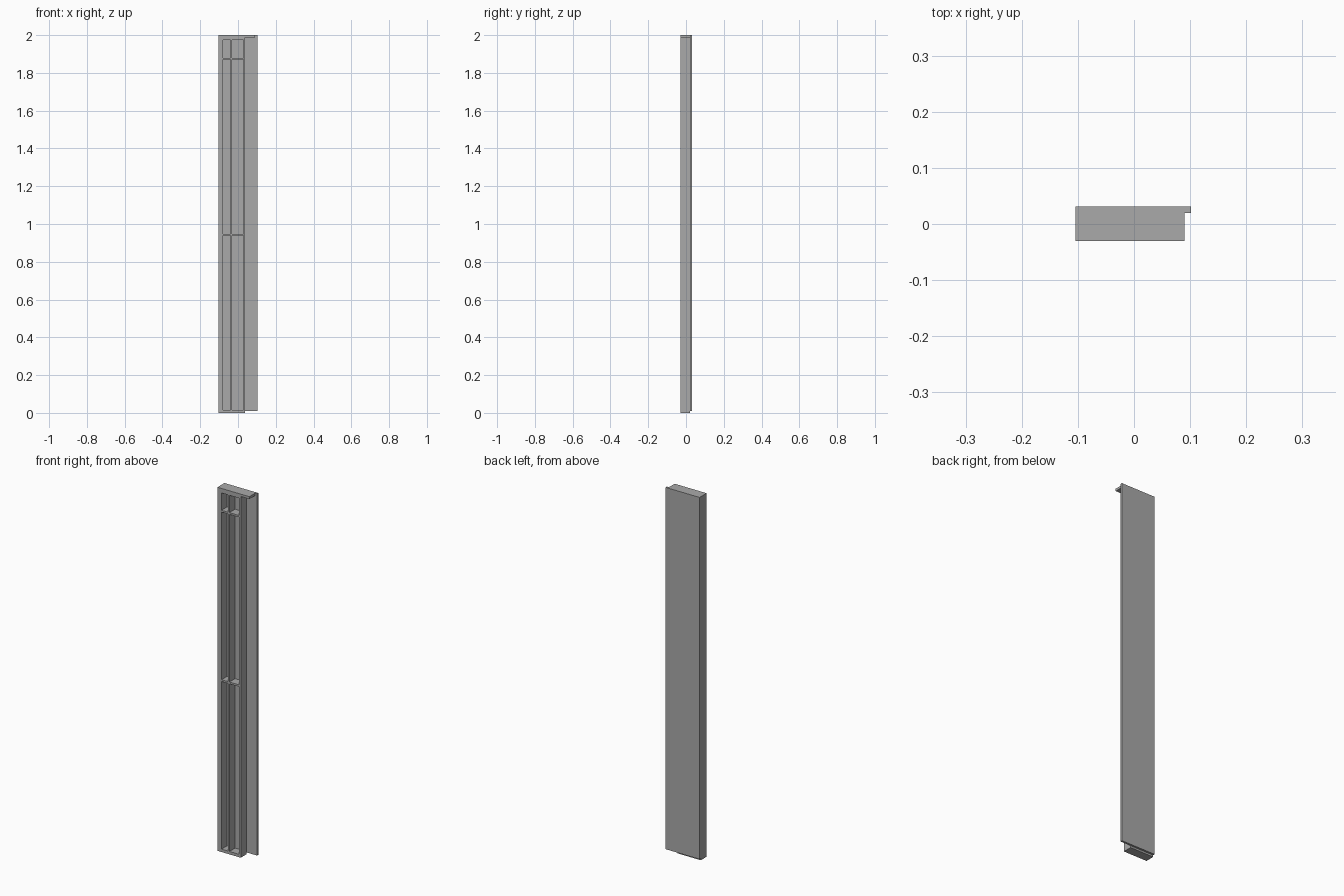
import bpy

cube = bpy.data.objects.get("Cube")
if cube:
    bpy.data.objects.remove(cube, do_unlink=True)

grey = bpy.data.materials.new("plain grey")
grey.use_nodes = True
colour = (0.4, 0.4, 0.4, 1)
grey.diffuse_color = colour
grey.node_tree.nodes["Principled BSDF"].inputs["Base Color"].default_value = colour

FRONT, BACK = -0.03, 0.02
LEFT, RIGHT = -0.104, 0.038


def box(name, x, y, z):
    """Axis-aligned box given as (low, high) ranges."""
    bpy.ops.mesh.primitive_cube_add(size=1)
    ob = bpy.context.object
    ob.name = name
    for axis, (low, high) in enumerate((x, y, z)):
        ob.location[axis] = (low + high) / 2
        ob.scale[axis] = high - low
    bpy.ops.object.transform_apply(location=True, rotation=False, scale=True)
    ob.data.materials.append(grey)
    return ob


# Back panel
box("back_panel", (LEFT, 0.102), (BACK, 0.031), (0.01, 2))

# Frame block with recessed compartments cut from the front
frame = box("ribbed_frame", (LEFT, RIGHT), (FRONT, BACK), (0, 2))
columns = ((-0.079, -0.039), (-0.031, 0.028))
rows = ((0.016, 0.938), (0.948, 1.87), (1.88, 1.975))
for x in columns:
    for z in rows:
        cutter = box("compartment_cutter", x, (FRONT - 0.02, BACK - 0.001), z)
        cutter.hide_render = True
        cut = frame.modifiers.new("compartment", 'BOOLEAN')
        cut.operation = 'DIFFERENCE'
        cut.solver = 'EXACT'
        cut.object = cutter
        bpy.context.view_layer.objects.active = frame
        bpy.ops.object.modifier_apply(modifier=cut.name)
        bpy.data.objects.remove(cutter, do_unlink=True)

# Top ledge reaching past the frame
box("top_ledge", (RIGHT, 0.09), (FRONT, BACK), (1.987, 2))
